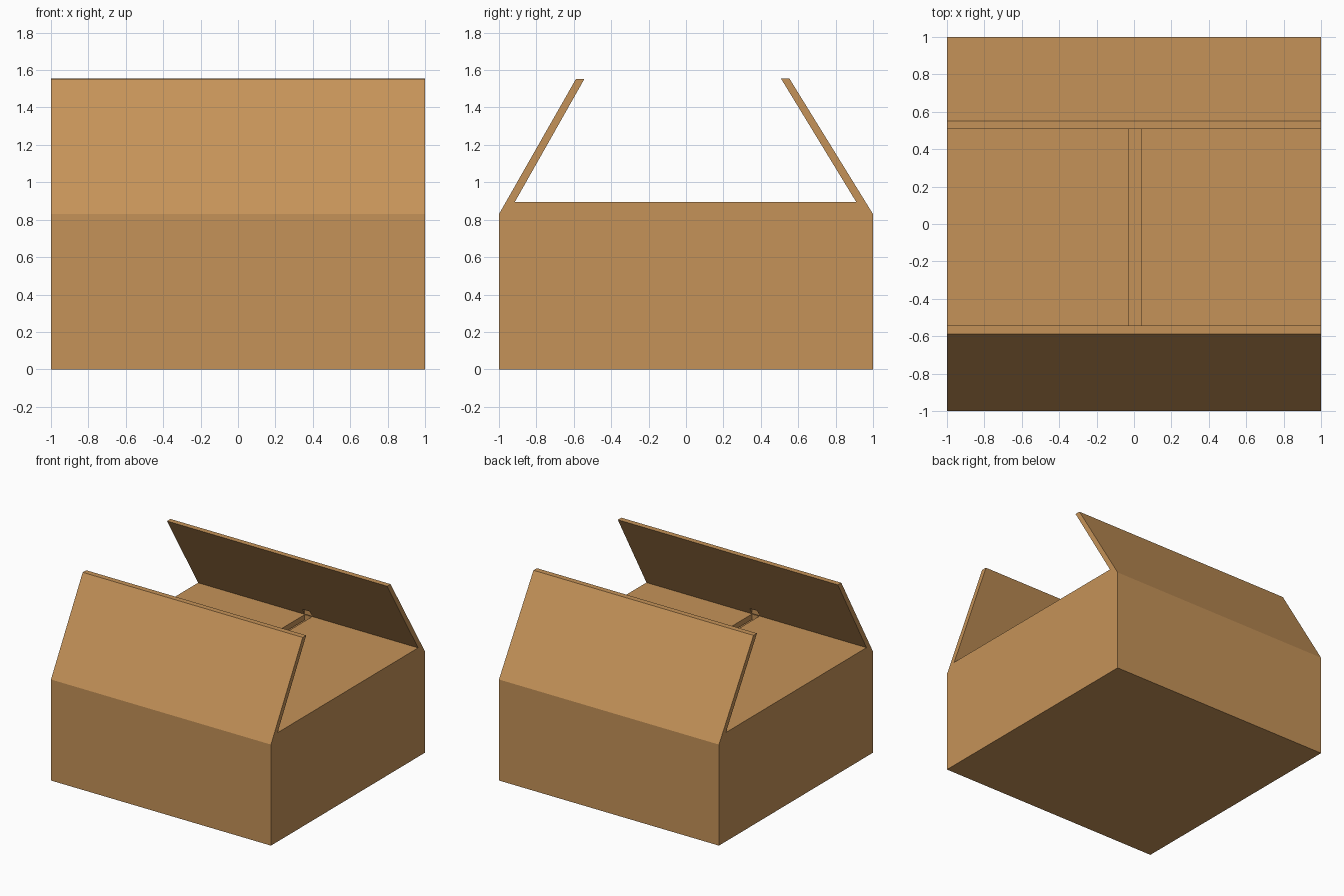
import bpy, bmesh

if "Cube" in bpy.data.objects:
    bpy.data.objects.remove(bpy.data.objects["Cube"])

card = bpy.data.materials.new("cardboard brown")
card.diffuse_color = (0.56, 0.29, 0.098, 1)
card.use_nodes = True
card.node_tree.nodes["Principled BSDF"].inputs["Base Color"].default_value = card.diffuse_color


def prism(name, profile, x0, x1):
    """Extrude a y-z profile along x."""
    bm = bmesh.new()
    face = bm.faces.new([bm.verts.new((x0, y, z)) for y, z in profile])
    ext = bmesh.ops.extrude_face_region(bm, geom=[face])
    moved = [g for g in ext["geom"] if isinstance(g, bmesh.types.BMVert)]
    bmesh.ops.translate(bm, verts=moved, vec=(x1 - x0, 0, 0))
    bmesh.ops.recalc_face_normals(bm, faces=bm.faces)
    mesh = bpy.data.meshes.new(name)
    bm.to_mesh(mesh)
    bm.free()
    mesh.materials.append(card)
    obj = bpy.data.objects.new(name, mesh)
    bpy.context.collection.objects.link(obj)
    return obj


def cut(target, name, profile, x0, x1):
    """Subtract a prism and discard the cutter."""
    cutter = prism(name, profile, x0, x1)
    cutter.hide_render = True
    mod = target.modifiers.new(name, 'BOOLEAN')
    mod.operation = 'DIFFERENCE'
    mod.solver = 'EXACT'
    mod.object = cutter
    bpy.context.view_layer.objects.active = target
    bpy.ops.object.modifier_apply(modifier=mod.name)
    bpy.data.objects.remove(cutter)


# Box walls with the raised front and back flaps and the closed side flaps
box = prism("cardboard_box", [
    (-1, 0), (1, 0), (1, 0.83), (0.552, 1.556), (0.507, 1.556), (0.91, 0.895),
    (-0.915, 0.895), (-0.543, 1.553), (-0.588, 1.553), (-1, 0.83)], -1, 1)

# Hollow inside
cut(box, "inside_cutter",
    [(-0.955, 0.045), (0.955, 0.045), (0.955, 0.85), (-0.955, 0.85)], -0.955, 0.955)

# Gap between the two closed flaps
cut(box, "gap_cutter",
    [(-0.91, 0.8), (0.905, 0.8), (0.905, 0.95), (-0.91, 0.95)], -0.028, 0.038)
